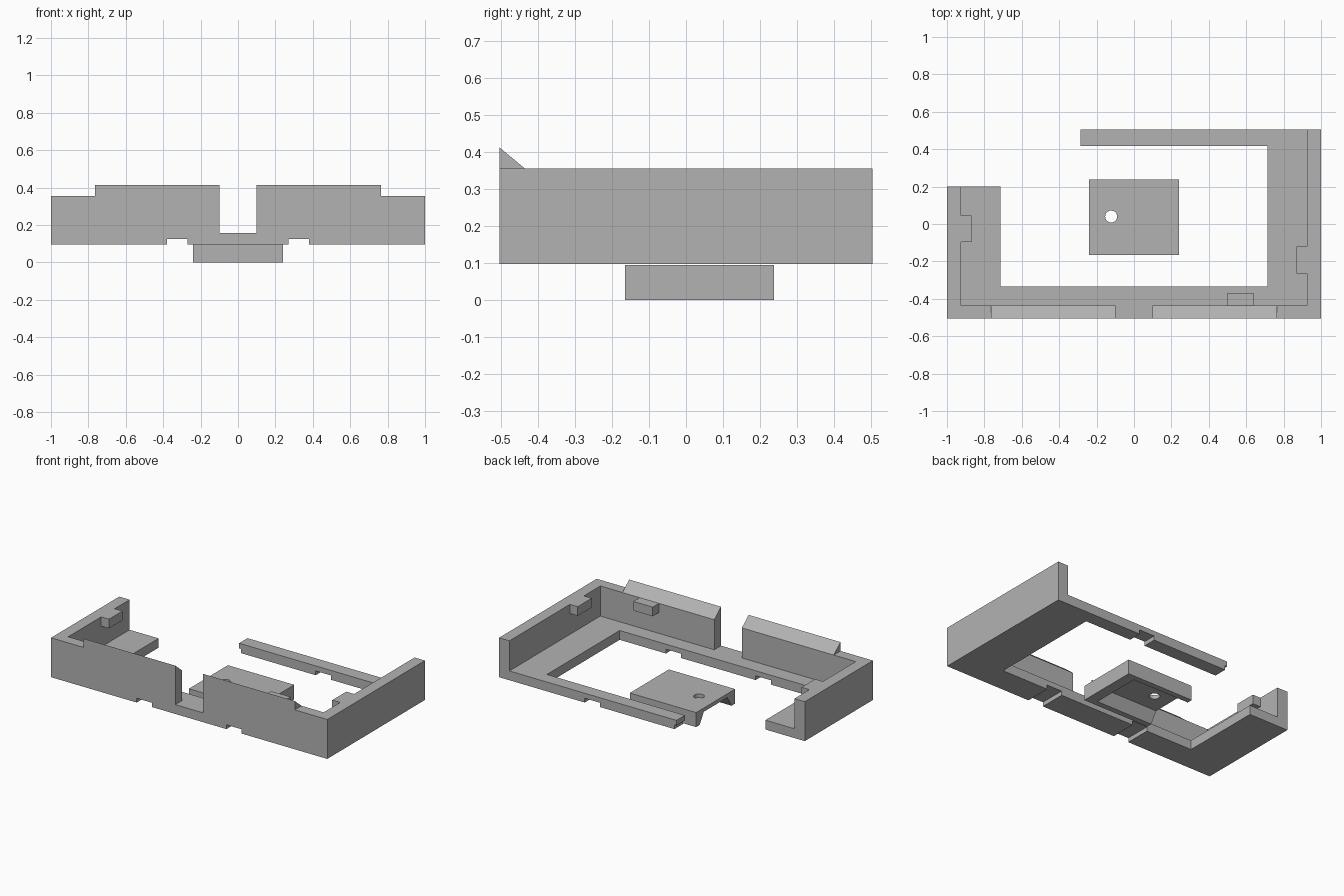
import bpy, bmesh
from mathutils import Vector

cube = bpy.data.objects.get("Cube")
if cube:
    bpy.data.objects.remove(cube, do_unlink=True)

grey = bpy.data.materials.new("plain grey")
grey.use_nodes = True
GREY = (0.45, 0.45, 0.45, 1)
grey.diffuse_color = GREY
grey.node_tree.nodes["Principled BSDF"].inputs["Base Color"].default_value = GREY


def prism(name, points, lo, hi, axis="z"):
    """Extrude a profile along z (points are x, y) or along x (points are y, z)."""
    place = {"z": lambda a, b, d: (a, b, d), "x": lambda a, b, d: (d, a, b)}[axis]
    bm = bmesh.new()
    face = bm.faces.new([bm.verts.new(place(a, b, lo)) for a, b in points])
    new = bmesh.ops.extrude_face_region(bm, geom=[face])["geom"]
    verts = [v for v in new if isinstance(v, bmesh.types.BMVert)]
    bmesh.ops.translate(bm, verts=verts, vec=Vector(place(0, 0, hi - lo)))
    bmesh.ops.recalc_face_normals(bm, faces=bm.faces[:])
    mesh = bpy.data.meshes.new(name)
    bm.to_mesh(mesh)
    bm.free()
    mesh.materials.append(grey)
    obj = bpy.data.objects.new(name, mesh)
    bpy.context.collection.objects.link(obj)
    return obj


def box(name, x0, x1, y0, y1, z0, z1):
    return prism(name, [(x0, y0), (x1, y0), (x1, y1), (x0, y1)], z0, z1)


def combine(target, tool, operation):
    """Apply a boolean, remove the tool and merge flat faces."""
    mod = target.modifiers.new(operation.lower(), "BOOLEAN")
    mod.object, mod.operation, mod.solver = tool, operation, "EXACT"
    bpy.context.view_layer.objects.active = target
    bpy.ops.object.modifier_apply(modifier=mod.name)
    bpy.data.objects.remove(tool, do_unlink=True)
    bm = bmesh.new()
    bm.from_mesh(target.data)
    bmesh.ops.remove_doubles(bm, verts=bm.verts[:], dist=0.0001)
    bmesh.ops.dissolve_limit(bm, angle_limit=0.01, verts=bm.verts[:], edges=bm.edges[:])
    bm.to_mesh(target.data)
    bm.free()


BACK, FRONT, RIGHT_END = 0.505, -0.505, 0.2
BOTTOM, FLOOR, RIM, PEAK = 0.097, 0.158, 0.355, 0.413
IN_X, IN_Y = 0.925, -0.435

# Open floor band of the tray
frame = prism("tray_frame", [
    (-1, FRONT), (1, FRONT), (1, BACK), (-0.285, BACK), (-0.285, 0.418),
    (0.715, 0.418), (0.715, -0.335), (-0.715, -0.335),
    (-0.715, RIGHT_END), (-1, RIGHT_END)], BOTTOM, FLOOR)

# Upright walls around the front and both sides
walls = prism("walls", [
    (-1, FRONT), (1, FRONT), (1, BACK), (IN_X, BACK), (IN_X, IN_Y),
    (-IN_X, IN_Y), (-IN_X, RIGHT_END), (-1, RIGHT_END)], FLOOR, RIM)
combine(frame, walls, "UNION")

# Sloped lips on the front wall
for side in (-1, 1):
    lo, hi = sorted((side * 0.1, side * 0.765))
    lip = prism("lip", [(FRONT, RIM), (IN_Y, RIM), (FRONT, PEAK)], lo, hi, "x")
    combine(frame, lip, "UNION")

# Small retaining tabs flush with the rim
TAB = RIM - 0.06
for tab in ((-0.64, -0.5, IN_Y, -0.37), (0.5, 0.64, IN_Y, -0.37),
            (-IN_X, -0.868, -0.095, 0.045), (0.868, IN_X, -0.265, -0.12)):
    combine(frame, box("tab", *tab, TAB, RIM), "UNION")

# Gap in the front wall and grooves under the floor
combine(frame, box("gap", -0.1, 0.1, -0.6, -0.4, FLOOR, 0.6), "DIFFERENCE")
for x in (-0.38, 0.27):
    combine(frame, box("groove", x, x + 0.11, -0.6, 0.6, 0, 0.125), "DIFFERENCE")

# Separate slide block with a tapered slot open on the right
block = box("slide_block", -0.24, 0.24, -0.165, 0.238, 0, 0.095)
slot = prism("slot", [(-0.135, -0.01), (0.208, -0.01), (0.158, 0.07), (-0.085, 0.07)],
             -0.3, 0.17, "x")
combine(block, slot, "DIFFERENCE")

# Round hole through the block
bpy.ops.mesh.primitive_cylinder_add(vertices=32, radius=0.032, depth=0.4,
                                    location=(-0.122, 0.04, 0.05))
combine(block, bpy.context.object, "DIFFERENCE")
